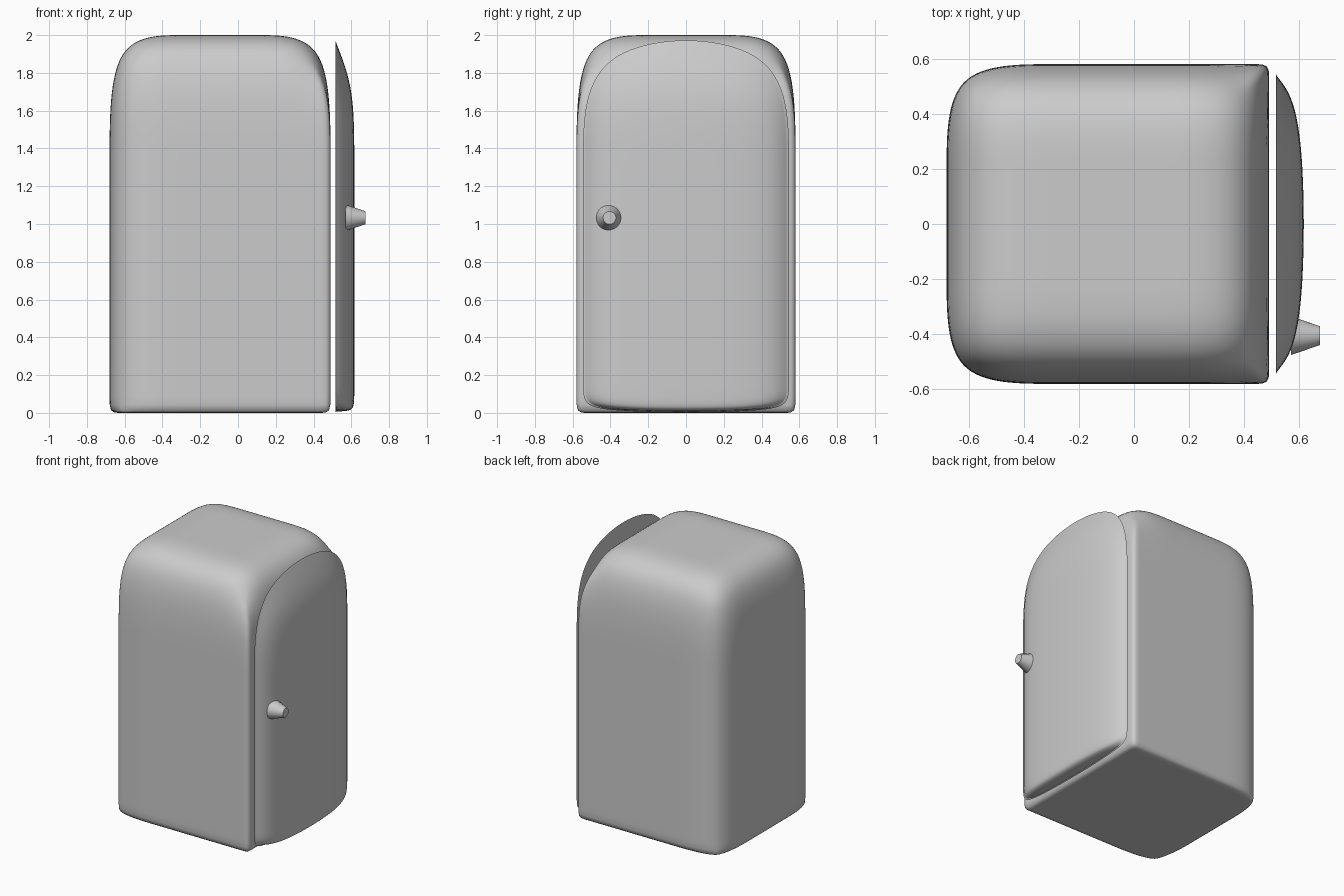
import bpy, bmesh, math
from mathutils import Matrix

if "Cube" in bpy.data.objects:
    bpy.data.objects.remove(bpy.data.objects["Cube"])


def finish(bm, name, levels=0):
    bmesh.ops.recalc_face_normals(bm, faces=bm.faces)
    for f in bm.faces:
        f.smooth = True
    me = bpy.data.meshes.new(name)
    bm.to_mesh(me)
    bm.free()
    ob = bpy.data.objects.new(name, me)
    bpy.context.collection.objects.link(ob)
    if levels:
        sub = ob.modifiers.new("Subdivision", 'SUBSURF')
        sub.levels = sub.render_levels = levels
    return ob


# Cabinet: box cut in thirds, tight bottom rim and tight vertical edges on the door side
X0, X1, Y, H = -0.68, 0.49, 0.58, 2.0
bm = bmesh.new()
crease = bm.edges.layers.float.new("crease_edge")
bmesh.ops.create_cube(bm, size=1)
bmesh.ops.subdivide_edges(bm, edges=bm.edges[:], cuts=2, use_grid_fill=True)
for v in bm.verts:
    v.co = ((X0 + X1) / 2 + v.co.x * (X1 - X0), v.co.y * 2 * Y, (v.co.z + 0.5) * H)
for e in bm.edges:
    pts = [v.co for v in e.verts]
    at_floor = all(abs(p.z) < 1e-4 for p in pts)
    beside_wall = any(f.calc_center_median().z > 0.01 for f in e.link_faces)
    post = all(abs(p.x - X1) < 1e-4 and abs(abs(p.y) - Y) < 1e-4 for p in pts)
    if (at_floor and beside_wall) or post:
        e[crease] = 0.6
finish(bm, "cabinet", 4)

# Door: flat back, thin sharp rim, domed front with arched top
bm = bmesh.new()
crease = bm.edges.layers.float.new("crease_edge")


def door_ring(x, y, zs):
    left = [bm.verts.new((x, -y, z)) for z in zs]
    right = [bm.verts.new((x, y, z)) for z in zs]
    return left, right


layers = [door_ring(0.515, 0.545, (0.0, 0.08, 0.67, 1.33, 2.0)),
          door_ring(0.521, 0.533, (0.005, 0.085, 0.67, 1.33, 1.985)),
          door_ring(0.62, 0.41, (0.005, 0.085, 0.67, 1.3, 1.72))]
loops = [l + r[::-1] for l, r in layers]
for a, b in zip(loops, loops[1:]):
    for i in range(len(a)):
        j = (i + 1) % len(a)
        bm.faces.new((a[i], a[j], b[j], b[i]))
for l, r in (layers[0], layers[2]):
    for i in range(len(l) - 1):
        bm.faces.new((l[i], r[i], r[i + 1], l[i + 1]))
for loop in loops[:2]:
    for i in range(len(loop)):
        e = bm.edges.get((loop[i], loop[(i + 1) % len(loop)]))
        e[crease] = 1.0
        e.smooth = False
finish(bm, "door", 4)

# Door knob: tapered, pointing out of the door
bm = bmesh.new()
bmesh.ops.create_cone(bm, cap_ends=True, segments=32, radius1=0.07, radius2=0.034, depth=0.105,
                      matrix=Matrix.Translation((0.6225, -0.405, 1.033)) @
                      Matrix.Rotation(math.pi / 2, 4, 'Y'))
knob = finish(bm, "door_knob")
bpy.context.view_layer.objects.active = knob
knob.select_set(True)
bpy.ops.object.shade_smooth_by_angle(angle=math.radians(40))
